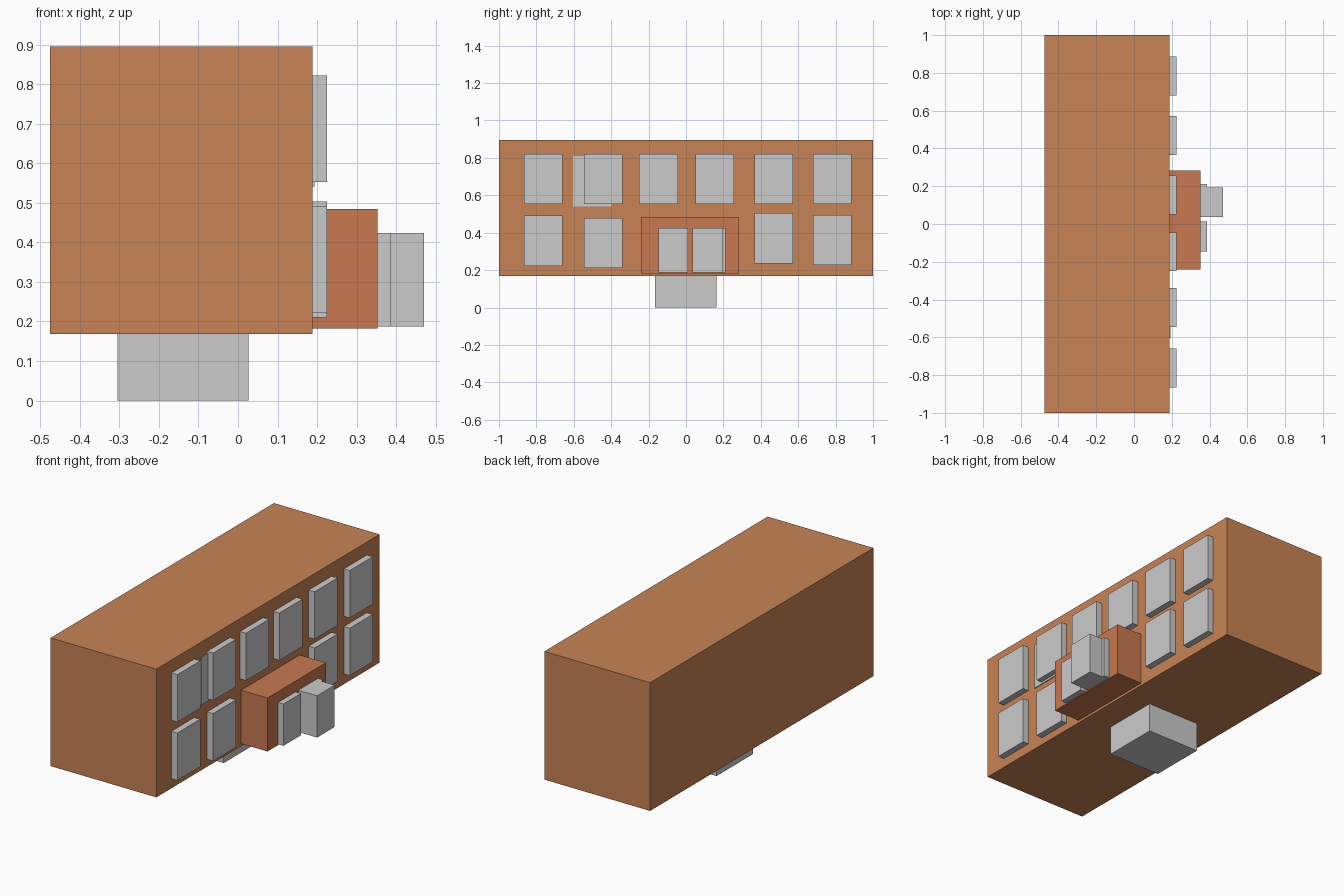
import bpy

if "Cube" in bpy.data.objects:
    bpy.data.objects.remove(bpy.data.objects["Cube"])


def material(name, color):
    mat = bpy.data.materials.new(name)
    mat.diffuse_color = color
    mat.use_nodes = True
    mat.node_tree.nodes["Principled BSDF"].inputs["Base Color"].default_value = mat.diffuse_color
    return mat


def box(name, x, y, z, mat=None):
    """Box from (min, max) pairs on each axis."""
    spans = (x, y, z)
    bpy.ops.mesh.primitive_cube_add(size=1)
    ob = bpy.context.object
    ob.name = name
    ob.location = [(a + b) / 2 for a, b in spans]
    ob.scale = [b - a for a, b in spans]
    bpy.ops.object.transform_apply(location=False, rotation=False, scale=True)
    if mat:
        ob.data.materials.append(mat)
    return ob


brick = material("brick", (0.58, 0.23, 0.09, 1))
porch_brick = material("porch_brick", (0.58, 0.19, 0.08, 1))

WALL = 0.188       # x of the facade
PORCH = 0.353      # x of the porch front
WIN_W, WIN_H = 0.206, 0.269

# Main block and the footing beneath it
box("building_block", (-0.475, WALL), (-1, 1), (0.168, 0.895), brick)
box("footing", (-0.305, 0.026), (-0.165, 0.162), (0, 0.168))


def window(name, y, z, front=0.225):
    box(name, (WALL - 0.01, front), (y, y + WIN_W), (z, z + WIN_H))


# Upper row of windows
for i, y in enumerate((-0.865, -0.545, -0.25, 0.05, 0.365, 0.68)):
    window(f"upper_window_{i + 1}", y, 0.553)

# Lower row, at slightly uneven heights
for i, (y, z) in enumerate(((-0.865, 0.222), (-0.545, 0.21),
                            (0.365, 0.235), (0.68, 0.226))):
    window(f"lower_window_{i + 1}", y, z)

# Shallow panel behind the second upper window
window("recessed_window", -0.603, 0.541, 0.193)

# Entrance porch with its doors
box("porch", (WALL - 0.01, PORCH), (-0.24, 0.284), (0.182, 0.485), porch_brick)
for name, y, front in (("left_door", -0.146, 0.387),
                       ("right_door", 0.054, 0.387),
                       ("open_door", 0.036, 0.471)):
    box(name, (PORCH - 0.01, front), (y, y + 0.158), (0.187, 0.424))
